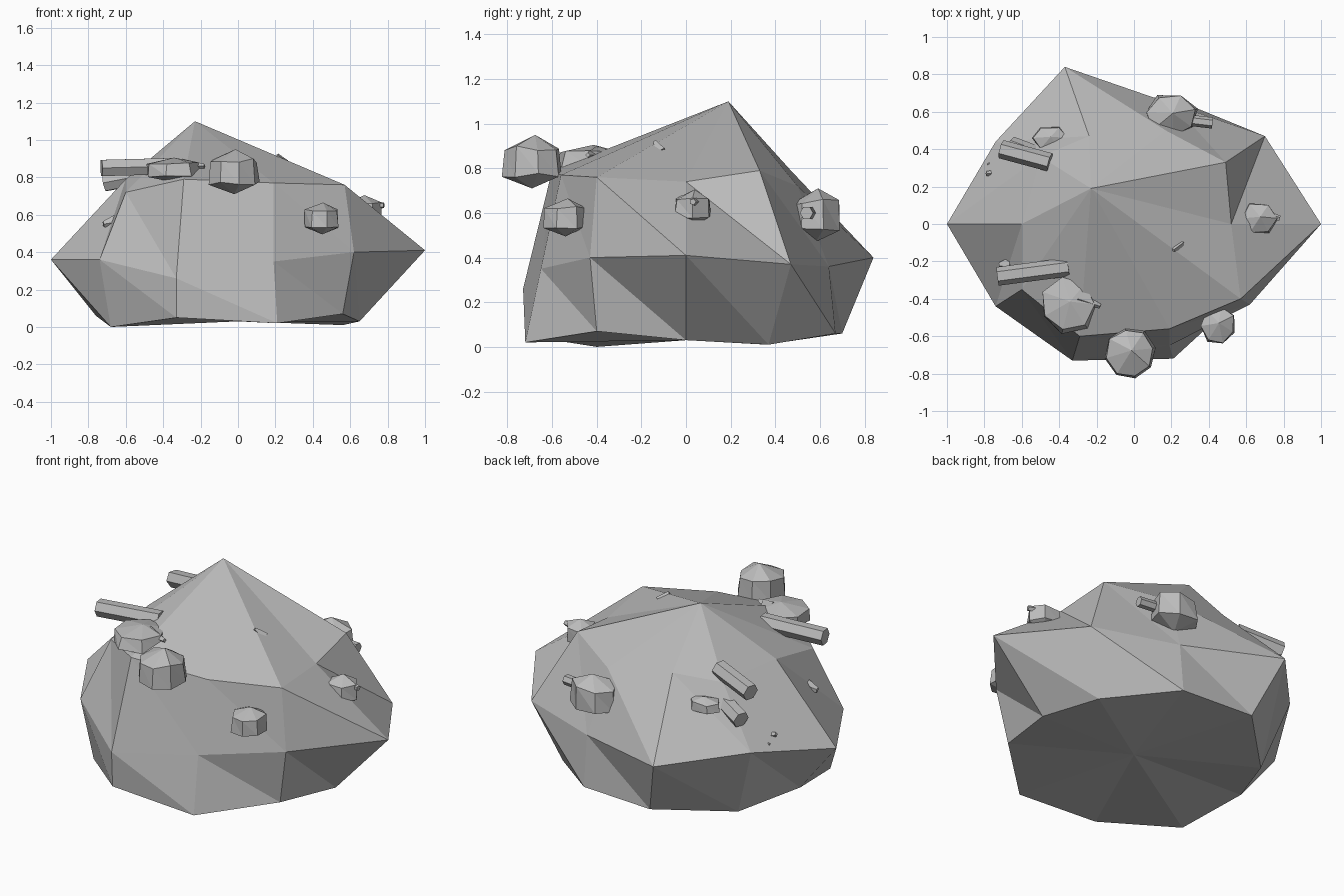
import bpy
import bmesh
import random
from math import cos, sin, tau
from mathutils import Vector

random.seed(4)

default_cube = bpy.data.objects.get("Cube")
if default_cube:
    bpy.data.objects.remove(default_cube)

# One flat stone colour
stone_grey = bpy.data.materials.new("stone_grey")
stone_grey.use_nodes = True
colour = (0.5, 0.5, 0.5, 1)
stone_grey.diffuse_color = colour
stone_grey.node_tree.nodes["Principled BSDF"].inputs["Base Color"].default_value = colour


def build_faceted(name, rings, top, bottom):
    """Join equal rings, ordered from top to bottom, into a closed triangle shell."""
    bm = bmesh.new()
    loops = [[bm.verts.new(point) for point in ring] for ring in rings]
    top_vert, bottom_vert = bm.verts.new(top), bm.verts.new(bottom)
    count = len(loops[0])
    for i in range(count):
        j = (i + 1) % count
        bm.faces.new((top_vert, loops[0][i], loops[0][j]))
        bm.faces.new((bottom_vert, loops[-1][j], loops[-1][i]))
        for upper, lower in zip(loops, loops[1:]):
            bm.faces.new((upper[i], lower[i], lower[j]))
            bm.faces.new((upper[i], lower[j], upper[j]))
    bmesh.ops.recalc_face_normals(bm, faces=bm.faces)
    mesh = bpy.data.meshes.new(name)
    bm.to_mesh(mesh)
    bm.free()
    mesh.materials.append(stone_grey)
    obj = bpy.data.objects.new(name, mesh)
    bpy.context.collection.objects.link(obj)
    return obj


def pebble(name, centre, size, sides=7, turn=0.0):
    """Chunky stone with a pointed cap, upright sides and a pointed underside."""
    centre, half = Vector(centre), Vector(size) / 2

    def place(x, y, z):
        return centre + Vector((x * half.x, y * half.y, z * half.z))

    rings = []
    for height, radius in ((0.5, 0.95), (-0.5, 1.0)):
        ring = []
        for i in range(sides):
            angle = tau * i / sides + turn
            r = radius * random.uniform(0.92, 1.05)
            ring.append(place(r * cos(angle), r * sin(angle),
                              height + random.uniform(-0.1, 0.1)))
        rings.append(ring)
    return build_faceted(name, rings, place(0.05, 0.1, 1), place(0, 0, -1))


def crystal(name, start, end, radius, sides=6, taper=1.0):
    """Straight faceted rod running from start to end."""
    start, end = Vector(start), Vector(end)
    turn = (end - start).to_track_quat("Z", "Y")
    rings = []
    for point, r in ((end, radius * taper), (start, radius)):
        rings.append([point + turn @ Vector((r * cos(tau * i / sides),
                                             r * sin(tau * i / sides), 0))
                      for i in range(sides)])
    return build_faceted(name, rings, end, start)


# Main boulder: shoulder, waist and foot rings, counter-clockwise from +x
shoulder = [(.52, 0, .74), (.49, .33, .79), (.17, .5, .72), (-.24, .47, .79),
            (-.5, .36, .76), (-.6, 0, .79), (-.6, -.35, .72), (-.29, -.6, .79),
            (.19, -.56, .77), (.57, -.4, .76)]
waist = [(1, 0, .41), (.7, .47, .37), (.21, .64, .36), (-.37, .84, .4),
         (-.74, .44, .43), (-1, 0, .36), (-.74, -.44, .36), (-.33, -.73, .26),
         (.19, -.65, .35), (.62, -.43, .4)]
foot = [(.65, 0, .03), (.56, .37, .01), (.21, .67, .06), (-.25, .7, .06),
        (-.6, .36, .01), (-.76, 0, .06), (-.68, -.4, 0), (-.33, -.72, .05),
        (.21, -.72, .02), (.56, -.4, .07)]
build_faceted("boulder", [shoulder, waist, foot], (-.23, .19, 1.1), (0, 0, .03))

# Stones stuck to the boulder
pebble("front_stone", (-.02, -.69, .83), (.27, .28, .24), sides=8, turn=.2)
pebble("front_left_stone", (.45, -.54, .58), (.19, .21, .17), turn=.5)
pebble("left_stone", (.67, .03, .62), (.21, .18, .17), sides=6)
pebble("back_stone", (.2, .58, .59), (.29, .24, .24), turn=.3)
pebble("front_right_stone", (-.35, -.43, .84), (.31, .31, .13))
pebble("back_right_stone", (-.45, .46, .65), (.2, .13, .1), sides=6)
pebble("right_stone", (-.73, .29, .42), (.13, .12, .12), sides=5)

# Crystal rods
crystal("front_right_crystal", (-.35, -.23, .86), (-.73, -.28, .85), .05)
crystal("upper_back_crystal", (-.45, .33, .82), (-.71, .4, .77), .05)
crystal("lower_back_crystal", (-.42, .33, .67), (-.66, .42, .6), .05)
crystal("back_stone_crystal", (.25, .56, .6), (.42, .54, .6), .03)

# Small pointed chips
crystal("top_chip", (.25, -.11, .87), (.21, -.14, .92), .03, sides=4, taper=.3)
crystal("right_chip", (-.66, -.21, .56), (-.72, -.22, .55), .04, sides=5, taper=.4)
crystal("left_stone_chip", (.7, .05, .65), (.78, .03, .65), .025, sides=5, taper=.6)
crystal("right_stone_chip", (-.7, .27, .46), (-.79, .27, .49), .03, sides=4, taper=.4)
crystal("front_chip", (-.3, -.4, .86), (-.18, -.44, .86), .04, sides=4, taper=.3)
